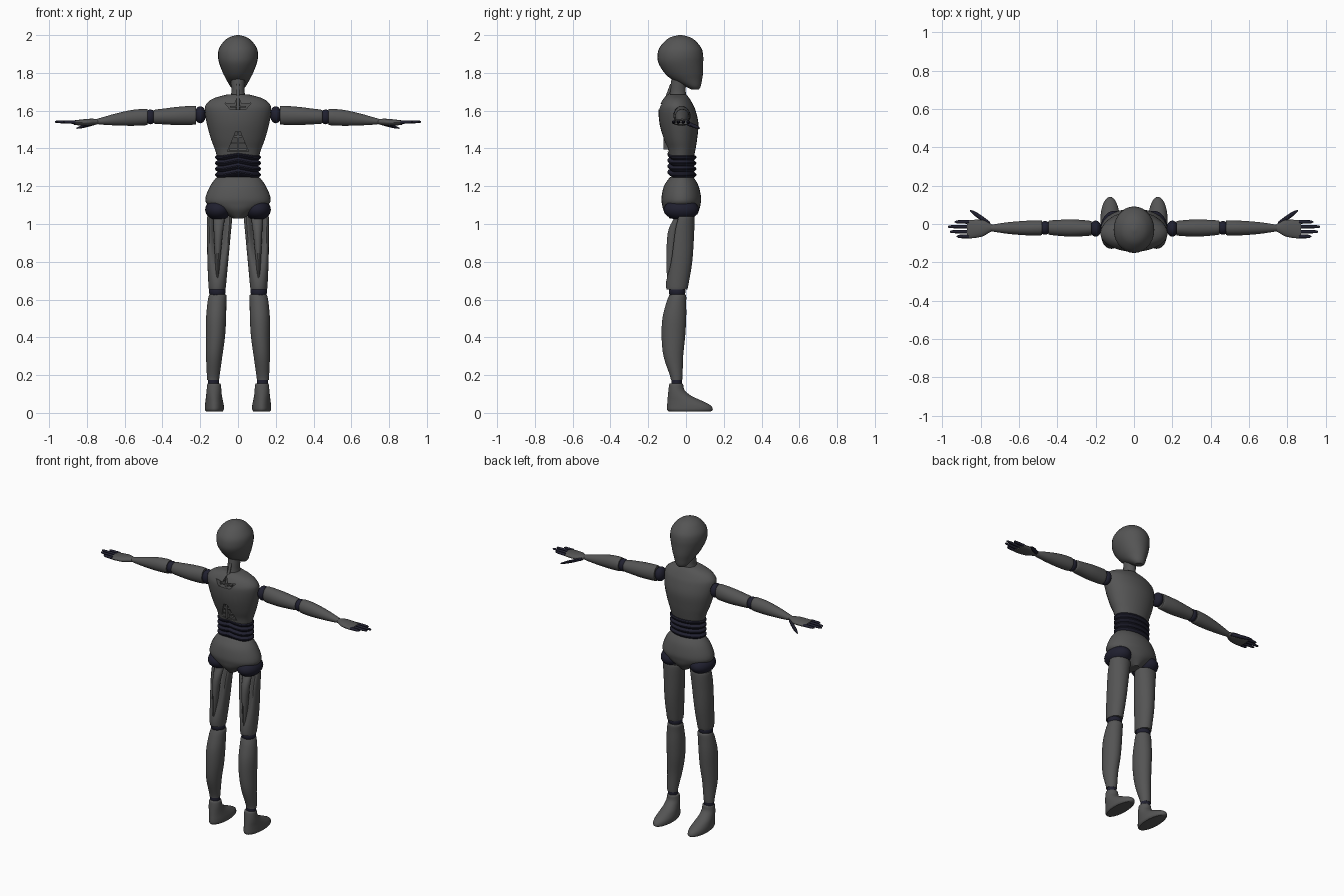
import bpy, bmesh, math
from mathutils import Vector

cube = bpy.data.objects.get("Cube")
if cube:
    bpy.data.objects.remove(cube, do_unlink=True)


def make_material(name, rgb):
    m = bpy.data.materials.new(name)
    m.use_nodes = True
    m.diffuse_color = (*rgb, 1)
    m.node_tree.nodes["Principled BSDF"].inputs["Base Color"].default_value = (*rgb, 1)
    return m


SHELL = make_material("grey shell", (0.09, 0.09, 0.09))
JOINT = make_material("dark joint", (0.014, 0.014, 0.028))


def add_object(name, bm, mat, mirror=False):
    bmesh.ops.recalc_face_normals(bm, faces=bm.faces)
    me = bpy.data.meshes.new(name)
    bm.to_mesh(me)
    bm.free()
    ob = bpy.data.objects.new(name, me)
    bpy.context.collection.objects.link(ob)
    me.materials.append(mat)
    if mirror:
        ob.modifiers.new("mirror", "MIRROR").use_mirror_merge = False
    smooth(ob)
    return ob


def smooth(ob):
    bpy.ops.object.select_all(action="DESELECT")
    ob.select_set(True)
    bpy.context.view_layer.objects.active = ob
    bpy.ops.object.shade_smooth_by_angle(angle=math.radians(35))


def refine(rings, steps):
    """Smooth spline through the given rings."""
    out = []
    for i in range(len(rings) - 1):
        p0, p1 = rings[max(i - 1, 0)], rings[i]
        p2, p3 = rings[i + 1], rings[min(i + 2, len(rings) - 1)]
        for s in range(steps):
            t = s / steps
            out.append([b + t * (c - a) / 2 + t * t * (2 * a - 5 * b + 4 * c - d) / 2
                        + t ** 3 * (3 * b - a - 3 * c + d) / 2
                        for a, b, c, d in zip(p0, p1, p2, p3)])
    return out + [rings[-1]]


def loft(name, rings, mat, axis="Z", mirror=False, sides=28, steps=4, warp=None):
    """Rings are (position on axis, centre u, centre v, radius u, radius v)."""
    bm = bmesh.new()
    loops = []
    for s, u, v, ru, rv in refine(rings, steps):
        loop = []
        for k in range(sides):
            a = 2 * math.pi * k / sides
            pu, pv = u + ru * math.cos(a), v + rv * math.sin(a)
            p = Vector((pu, pv, s)) if axis == "Z" else Vector((s, pu, pv))
            loop.append(bm.verts.new(warp(p, a) if warp else p))
        loops.append(loop)
    for lo, hi in zip(loops, loops[1:]):
        for k in range(sides):
            n = (k + 1) % sides
            bm.faces.new((lo[k], lo[n], hi[n], hi[k]))
    bm.faces.new(loops[0])
    bm.faces.new(loops[-1])
    return add_object(name, bm, mat, mirror)


def ball(name, centre, radii, mat=JOINT):
    bm = bmesh.new()
    bmesh.ops.create_uvsphere(bm, u_segments=24, v_segments=14, radius=1)
    for v in bm.verts:
        v.co = Vector(c + r * x for c, r, x in zip(centre, radii, v.co))
    return add_object(name, bm, mat, mirror=True)


def bar(name, centre, size, mat=SHELL):
    bm = bmesh.new()
    bmesh.ops.create_cube(bm, size=1)
    for v in bm.verts:
        v.co = Vector(c + s * x for c, s, x in zip(centre, size, v.co))
    return add_object(name, bm, mat)


def carve(target, outline, floor):
    """Cut an (x, z) outline into the -y side, down to floor(z)."""
    bm = bmesh.new()
    outer = [bm.verts.new((x, -0.3, z)) for x, z in outline]
    inner = [bm.verts.new((x, floor(z), z)) for x, z in outline]
    bm.faces.new(outer)
    bm.faces.new(inner)
    for k in range(len(outline)):
        n = (k + 1) % len(outline)
        bm.faces.new((outer[k], outer[n], inner[n], inner[k]))
    cutter = add_object("recess_cutter", bm, SHELL)
    cutter.hide_render = True
    mod = target.modifiers.new("recess", "BOOLEAN")
    mod.operation, mod.object, mod.solver = "DIFFERENCE", cutter, "EXACT"
    bpy.context.view_layer.objects.active = target
    bpy.ops.object.modifier_apply(modifier=mod.name)
    bpy.data.objects.remove(cutter, do_unlink=True)
    smooth(target)


# Head and neck
loft("head", [(1.712, 0, .048, .024, .02), (1.73, 0, .036, .042, .042), (1.765, 0, .005, .062, .08),
              (1.8, 0, -.012, .08, .102), (1.85, 0, -.027, .099, .118), (1.89, 0, -.03, .106, .121),
              (1.93, 0, -.03, .1, .112), (1.97, 0, -.03, .072, .08), (1.99, 0, -.03, .042, .048),
              (2, 0, -.03, .008, .008)], SHELL)
loft("neck", [(1.64, 0, -.045, .05, .05), (1.69, 0, -.043, .036, .042),
              (1.74, 0, -.04, .036, .04), (1.82, 0, -.03, .04, .042)], SHELL)

# Torso with recessed back openings
torso = loft("torso", [(1.36, 0, -.025, .112, .068), (1.4, 0, -.025, .124, .076),
                       (1.45, 0, -.03, .143, .089), (1.53, 0, -.037, .165, .103),
                       (1.6, 0, -.047, .176, .098), (1.635, 0, -.05, .168, .086),
                       (1.665, 0, -.05, .13, .068), (1.685, 0, -.048, .06, .05)], SHELL)
carve(torso, [(-.055, 1.385), (.055, 1.385), (.012, 1.49), (-.012, 1.49)],
      lambda z: -.075 - (z - 1.385) * .32)
carve(torso, [(-.07, 1.64), (-.04, 1.605), (.04, 1.605), (.07, 1.64),
              (.018, 1.635), (0, 1.68), (-.018, 1.635)], lambda z: -.105)
for i in range(3):
    z = 1.395 + i * .034
    bar("back_rib", (0, -.088 - i * .012, z), (.095 - i * .026, .014, .01))
bar("back_spine", (0, -.105, 1.44), (.012, .03, .09))
loft("neck_spine", [(1.6, 0, -.118, .01, .01), (1.65, 0, -.108, .009, .009),
                    (1.74, 0, -.075, .009, .009)], SHELL, sides=12)
bar("shoulder_bar", (0, -.118, 1.62), (.085, .016, .009))


# Ribbed waist, lifted at the back centre
def waist_lift(p, a):
    if math.sin(a) < 0:
        p.z += .016 * max(0, 1 - abs(p.x) / .08)
    return p


waist = []
for i in range(4):
    for k in range(5):
        bulge = math.sin(math.pi * k / 5) * .014
        waist.append((1.245 + (i + k / 5) * .031, 0, -.022, .108 + bulge, .063 + bulge))
loft("waist", waist, JOINT, steps=1, sides=40, warp=waist_lift)

# Pelvis and hips
loft("pelvis", [(1.028, 0, -.025, .025, .06), (1.07, 0, -.025, .1, .092), (1.105, 0, -.025, .163, .102),
                (1.14, 0, -.025, .172, .105), (1.2, 0, -.025, .148, .092),
                (1.24, 0, -.023, .12, .068), (1.248, 0, -.023, .108, .06)], SHELL)
ball("hip_joints", (.104, -.025, 1.076), (.07, .094, .056))


# Thighs, hollowed at the back around a tapering tendon
def thigh_hollow(p, a):
    depth = .075 * min(1, max(0, (p.z - .7) / .25))
    p.y += depth * max(0, -math.sin(a)) ** 4
    return p


loft("thighs", [(.655, .11, -.048, .043, .054), (.67, .11, -.047, .046, .058),
                (.8, .107, -.036, .055, .069), (.95, .101, -.027, .063, .07),
                (1.03, .098, -.015, .067, .06), (1.04, .098, -.015, .063, .055)],
     SHELL, mirror=True, sides=40, warp=thigh_hollow)
loft("thigh_tendons", [(.7, .109, -.09, .006, .01), (.8, .108, -.082, .013, .022),
                       (.95, .104, -.07, .024, .028), (1.03, .1, -.045, .03, .02)],
     SHELL, mirror=True, sides=14)

# Lower legs and feet
ball("knee_joints", (.11, -.047, .642), (.044, .044, .04))
loft("shins", [(.175, .132, -.05, .032, .03), (.2, .131, -.052, .034, .034),
               (.3, .126, -.067, .043, .052), (.4, .119, -.067, .05, .062),
               (.5, .116, -.062, .053, .063), (.58, .112, -.052, .05, .053),
               (.618, .108, -.045, .047, .046), (.628, .108, -.045, .042, .04)], SHELL, mirror=True)
loft("ankle_joints", [(.13, .13, -.05, .03, .028), (.18, .13, -.05, .03, .028)], JOINT, mirror=True)
loft("feet", [(.008, .125, .02, .044, .112), (.018, .125, .021, .05, .121), (.04, .125, .015, .05, .115),
              (.065, .126, -.008, .046, .09), (.09, .127, -.034, .042, .062),
              (.12, .127, -.05, .039, .043), (.15, .127, -.052, .036, .037),
              (.156, .127, -.052, .03, .031)], SHELL, mirror=True)

# Arms
ball("shoulder_joints", (.2, -.024, 1.578), (.03, .042, .045))
loft("upper_arms", [(.222, -.022, 1.577, .034, .043), (.232, -.022, 1.576, .039, .05),
                    (.32, -.021, 1.572, .045, .048), (.4, -.02, 1.569, .041, .041),
                    (.44, -.019, 1.568, .037, .037), (.447, -.019, 1.568, .031, .031)],
     SHELL, axis="X", mirror=True)
ball("elbow_joints", (.464, -.02, 1.567), (.03, .036, .039))
loft("forearms", [(.479, -.02, 1.566, .034, .037), (.488, -.02, 1.566, .039, .043),
                  (.56, -.021, 1.562, .038, .042), (.65, -.021, 1.553, .031, .031),
                  (.72, -.021, 1.545, .021, .019), (.745, -.021, 1.543, .016, .014)],
     SHELL, axis="X", mirror=True)

# Hands
loft("palms", [(.735, -.02, 1.542, .015, .012), (.76, -.02, 1.541, .028, .016),
               (.79, -.022, 1.539, .043, .018), (.84, -.026, 1.537, .048, .015),
               (.872, -.027, 1.537, .047, .011)], SHELL, axis="X", mirror=True)
for name, y, tip in (("index", .011, .935), ("middle", -.014, .97),
                     ("ring", -.04, .96), ("little", -.065, .925)):
    loft(name + "_fingers", [(.86, y, 1.539, .01, .009), (.91, y, 1.54, .009, .008),
                             (tip - .008, y, 1.541, .007, .006), (tip, y, 1.541, .002, .002)],
         JOINT, axis="X", mirror=True, sides=12)
loft("thumbs", [(.75, -.002, 1.537, .012, .01), (.79, .027, 1.525, .014, .01),
                (.83, .054, 1.514, .012, .008), (.855, .07, 1.507, .003, .003)],
     JOINT, axis="X", mirror=True, sides=12)
